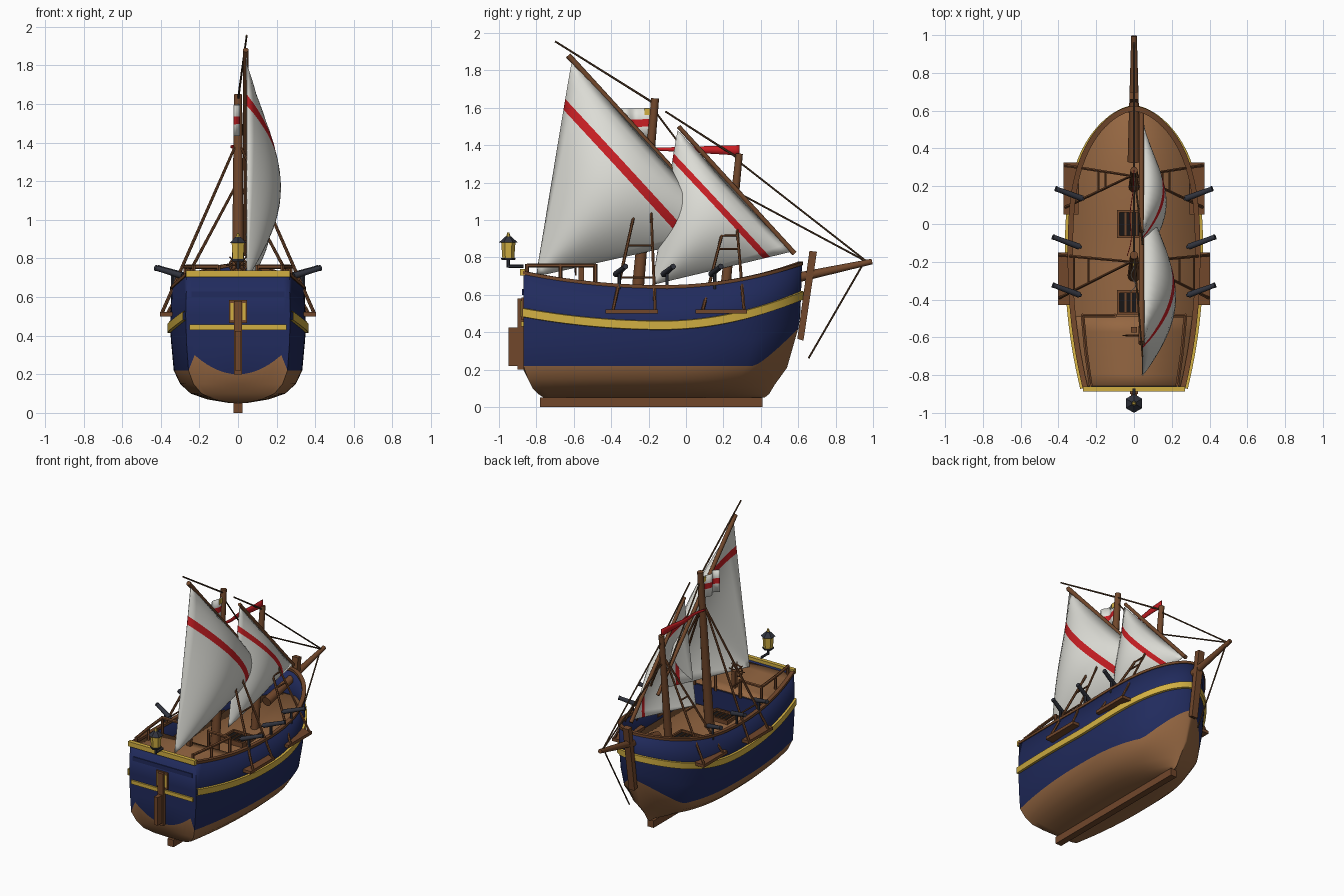
import bpy, bmesh, math
from mathutils import Vector, Matrix

if "Cube" in bpy.data.objects:
    bpy.data.objects.remove(bpy.data.objects["Cube"])

def mat(name, *c):
    m = bpy.data.materials.new(name)
    m.diffuse_color = (*c, 1)
    m.use_nodes = True
    m.node_tree.nodes["Principled BSDF"].inputs["Base Color"].default_value = m.diffuse_color
    return m

PLANK = mat("plank brown", .30, .135, .054)
SPAR = mat("spar brown", .165, .063, .024)
ROPE = mat("rope brown", .09, .045, .02)
BLUE = mat("hull blue", .015, .024, .11)
GOLD = mat("gold", .64, .43, .055)
RED = mat("red", .58, .013, .017)
SAIL = mat("sail white", .74, .74, .69)
IRON = mat("dark iron", .03, .033, .046)
BLACK = mat("hatch black", .009, .008, .008)

def finish(name, bm, mats, angle=30, solid=0, recalc=True):
    bmesh.ops.remove_doubles(bm, verts=bm.verts, dist=1e-5)
    if recalc:
        bmesh.ops.recalc_face_normals(bm, faces=bm.faces)
    me = bpy.data.meshes.new(name)
    bm.to_mesh(me)
    bm.free()
    o = bpy.data.objects.new(name, me)
    bpy.context.collection.objects.link(o)
    for m in mats:
        me.materials.append(m)
    if solid:
        md = o.modifiers.new("thickness", 'SOLIDIFY')
        md.thickness, md.offset = solid, (-1 if solid > .01 else 0)
    if angle:
        bpy.ops.object.select_all(action='DESELECT')
        o.select_set(True)
        bpy.context.view_layer.objects.active = o
        bpy.ops.object.shade_smooth_by_angle(angle=math.radians(angle))
    return o

def rods(name, m, parts, sides=10):
    bm = bmesh.new()
    for a, b, r1, r2 in parts:
        a, b = Vector(a), Vector(b)
        d = b - a
        M = Matrix.Translation((a + b) / 2) @ d.to_track_quat('Z', 'Y').to_matrix().to_4x4()
        bmesh.ops.create_cone(bm, cap_ends=True, segments=sides, radius1=r1, radius2=r2, depth=d.length, matrix=M)
    return finish(name, bm, [m], 50 if sides > 6 else 0)

def boxes(name, m, parts):
    bm = bmesh.new()
    for x0, x1, y0, y1, z0, z1 in parts:
        M = Matrix.Translation(((x0 + x1) / 2, (y0 + y1) / 2, (z0 + z1) / 2)) @ Matrix.Diagonal((x1 - x0, y1 - y0, z1 - z0, 1))
        bmesh.ops.create_cube(bm, size=1, matrix=M)
    return finish(name, bm, [m], 0)

def grid(bm, rows, mi=lambda j, i: 0):
    vs = [[bm.verts.new(p) for p in r] for r in rows]
    for j in range(len(vs) - 1):
        for i in range(len(vs[j]) - 1):
            f = bm.faces.new((vs[j][i], vs[j][i + 1], vs[j + 1][i + 1], vs[j + 1][i]))
            f.material_index = mi(j, i)

# Hull lines: sheer, wale and plan shape along u (0 stern, 1 bow)
def sheer(u):
    return .64 + (.075 * ((.5 - u) / .5) ** 2 if u < .5 else .125 * ((u - .5) / .5) ** 2)

def wale(u):
    return .437 + (.068 * ((.5 - u) / .5) ** 2 if u < .5 else .16 * ((u - .5) / .5) ** 2)

def shape(u, q):
    if u < .45:
        return 1 - .23 * ((.45 - u) / .45) ** 2
    return max(0, 1 - ((u - .45) / .55) ** 3) ** q

# levels: height, half width, stern y, bow y, bow rise, bow fineness
LEVELS = [(.05, .04, -.76, .42, 0, 1), (.07, .16, -.79, .445, 0, 1), (.10, .245, -.82, .475, .02, .95),
          (.15, .30, -.845, .54, .06, .85), (.22, .333, -.87, .60, .20, .75), (.36, .346, -.87, .61, .12, .66),
          (wale, .352, -.87, .615, 0, .62), (sheer, .345, -.87, .62, 0, .6)]
N = 40
US = [1 - (1 - i / N) ** 1.6 for i in range(N + 1)]

def hull_pt(j, u):
    z, w, ys, yb, rise, q = LEVELS[j]
    z = z(u) if callable(z) else z + rise * max(0, (u - .84) / .16) ** 1.2
    return Vector((w * shape(u, q), ys + (yb - ys) * u, z))

def flip(p, s):
    return (p[0] * s, p[1], p[2])

# Hull shell with transom
bm = bmesh.new()
paint = lambda j, i: 0 if j < 4 else 1
for s in (1, -1):
    grid(bm, [[flip(hull_pt(j, u), s) for u in US] for j in range(8)], paint)
rows = []
for j in range(8):
    e = hull_pt(j, 0)
    row = []
    for i in range(17):
        k = i / 8 - 1
        z = .2 + .13 * k * k if j == 4 and abs(k) < .99 else e.z
        row.append((e.x * k, e.y, z))
    rows.append(row)
grid(bm, rows, paint)
grid(bm, [[flip(hull_pt(0, u), s) for u in US] for s in (1, -1)])
finish("hull", bm, [PLANK, BLUE], 40, .012)

# Decks
def deck(name, us, drop, level):
    bm = bmesh.new()
    grid(bm, [[(hull_pt(level, u).x * .98 * s, hull_pt(level, u).y, sheer(u) - drop) for u in us] for s in (1, -1)])
    finish(name, bm, [PLANK], 30, .008)
deck("main_deck", [u for u in US if .2 < u < .985], .17, 6)
deck("quarter_deck", [.005, .05, .1, .15, .2, .255], .015, 7)
boxes("quarterdeck_bulkhead", BLUE, [(-.31, .31, -.50, -.49, .46, .635)])

# Strips that follow a hull line on both sides
def strake(name, m, level, corners):
    bm = bmesh.new()
    for s in (1, -1):
        rows = []
        for dn, dz in corners + corners[:1]:
            row = []
            for u in US:
                a, b = hull_pt(level, max(0, u - .004)), hull_pt(level, min(1, u + .004))
                n = Vector((b.y - a.y, a.x - b.x, 0)).normalized()
                p = hull_pt(level, u) + n * dn
                row.append((max(p.x, 0) * s, p.y, p.z + dz))
            rows.append(row)
        grid(bm, rows)
    finish(name, bm, [m], 40)
strake("wale", GOLD, 6, [(-.005, -.025), (.014, -.022), (.014, .022), (-.005, .025)])
strake("rail_cap", SPAR, 7, [(-.022, -.006), (.006, -.006), (.006, .012), (-.022, .012)])

# Keel, stem and rudder
boxes("keel", SPAR, [(-.024, .024, -.78, .41, 0, .052)])
bm = bmesh.new()
side = [(.595, .365), (.628, .355), (.70, .83), (.66, .835)]
grid(bm, [[(x, y, z) for y, z in side + side[:1]] for x in (-.024, .024)])
for x in (-.024, .024):
    bm.faces.new([bm.verts.new((x, y, z)) for y, z in side])
finish("stem_post", bm, [SPAR], 0)
boxes("rudder", SPAR, [(-.022, .022, -.90, -.865, .20, .58), (-.015, .015, -.95, -.89, .22, .425)])

# Stern trim and window
boxes("stern_trim", GOLD, [(-.27, .27, -.888, -.86, .703, .738), (-.25, .25, -.882, -.865, .43, .457)])
boxes("window_frame", SPAR, [(-.047, .047, -.88, -.865, .465, .585)])
boxes("window_panes", GOLD, [(-.038, -.024, -.884, -.878, .48, .57), (.024, .038, -.884, -.878, .48, .57)])
boxes("stern_panel", BLUE, [(-.24, .24, -.876, -.865, .60, .63)])

# Stern lantern
L = -.95
rods("lantern_iron", IRON, [((0, -.87, .752), (0, L, .752), .009, .009), ((0, L, .745), (0, L, .79), .009, .009),
     ((0, L, .785), (0, L, .797), .035, .04), ((0, L, .88), (0, L, .912), .05, .015)], 6)
rods("lantern_glass", GOLD, [((0, L, .797), (0, L, .88), .032, .038), ((0, L, .91), (0, L, .932), .012, .006)], 6)

# Quarterdeck railings
parts = []
for s in (1, -1):
    a, b, c, d = (s * .23, -.85), (s * .255, -.67), (s * .272, -.485), (s * .10, -.485)
    for p, q in ((a, b), (b, c), (c, d)):
        parts.append(((*p, .757), (*q, .757), .011, .011))
    parts += [((*p, .63), (*p, .765), .011, .011) for p in (a, b, c, d)]
rods("quarterdeck_railing", SPAR, parts, 6)

# Steering wheel
bpy.ops.mesh.primitive_torus_add(location=(0, -.59, .765), rotation=(math.pi / 2, 0, 0), major_radius=.042,
                                 minor_radius=.006, major_segments=20, minor_segments=6)
bpy.context.object.name = "wheel_rim"
bpy.context.object.data.materials.append(SPAR)
spokes = []
for k in range(4):
    c, s = .062 * math.cos(k * math.pi / 4), .062 * math.sin(k * math.pi / 4)
    spokes.append(((-c, -.59, .765 - s), (c, -.59, .765 + s), .004, .004))
rods("wheel_spokes", SPAR, spokes, 6)
boxes("wheel_stand", SPAR, [(-.015, .015, -.575, -.545, .62, .775)])

# Hatches with gratings
for n, y0, y1 in (("fore", -.075, .075), ("aft", -.48, -.35)):
    z = .465
    boxes(n + "_hatch_cover", BLACK, [(-.08, .08, y0 + .01, y1 - .01, z, z + .03)])
    boxes(n + "_hatch_frame", SPAR, [(-.09, .09, y0, y0 + .014, z, z + .045), (-.09, .09, y1 - .014, y1, z, z + .045),
          (-.09, -.076, y0, y1, z, z + .045), (.076, .09, y0, y1, z, z + .045)]
          + [(x - .004, x + .004, y0, y1, z, z + .036) for x in (-.045, -.015, .015, .045)])

# Masts, bowsprit and yards
rods("main_mast", SPAR, [((0, -.273, .46), (0, -.165, 1.65), .034, .021)], 12)
rods("fore_mast", SPAR, [((0, .192, .46), (0, .285, 1.355), .029, .019)], 12)
rods("bowsprit", SPAR, [((0, .33, .635), (0, .995, .778), .034, .015)], 12)
rods("main_yard", SPAR, [((.04, .27, .90), (.04, -.63, 1.88), .012, .016)])
rods("fore_yard", SPAR, [((.04, .58, .82), (.04, -.04, 1.50), .014, .012)])

# Lifts and stays
rods("rigging", ROPE, [((0, -.165, 1.62), (.045, -.70, 1.955), .006, .005), ((0, .28, 1.33), (.045, -.11, 1.58), .006, .005),
     ((0, .285, 1.31), (0, .97, .775), .005, .005), ((0, .27, 1.15), (0, .97, .775), .005, .005),
     ((0, -.165, 1.58), (0, .25, 1.03), .005, .005), ((0, .95, .77), (0, .655, .26), .005, .005)], 6)

# Lateen sails with a stripe parallel to the yard, fullest close below the yard
def sail(name, head, tack, clew, bulge, t0, t1):
    ts = sorted([i / 20 for i in range(21) if not t0 - .01 < i / 20 < t1 + .01] + [t0, t1])
    head, tack, clew = [Vector((.045, *p)) for p in (head, tack, clew)]
    bm = bmesh.new()
    rows = []
    for t in ts:
        row = []
        for i in range(19):
            s = i / 18
            p = tack.lerp(head, s).lerp(clew, t)
            p.x += bulge * (max(0, math.sin(math.pi * t ** .62)) * max(0, math.sin(math.pi * s))) ** .9
            row.append(p)
        rows.append(row)
    grid(bm, rows, lambda j, i: int(t0 <= (ts[j] + ts[j + 1]) / 2 <= t1))
    finish(name, bm, [SAIL, RED], 60, .005)
sail("main_sail", (-.61, 1.855), (.24, .93), (-.80, .70), .175, .18, .23)
sail("fore_sail", (-.045, 1.48), (.56, .83), (-.18, .655), .125, .15, .20)

# Flag and pennant
def ribbon(name, y0, y1, hoist, fly, mats, amp, shift):
    bm = bmesh.new()
    rows = [[(shift * k / 20 + amp * math.sin(k * .5) * k / 20, y0 + (y1 - y0) * k / 20, a + (b - a) * k / 20)
             for k in range(21)] for a, b in zip(hoist, fly)]
    grid(bm, rows, lambda j, i: j)
    finish(name, bm, mats, 60, .004)
zs = [1.44, 1.50, 1.54, 1.60]
ribbon("flag", -.18, -.36, zs, [z - .005 for z in zs], [SAIL, RED, SAIL], .022, -.01)
ribbon("pennant", .285, -.17, [1.345, 1.40], [1.372, 1.386], [RED], .012, -.03)
boxes("flag_corner", GOLD, [(-.005, .008, -.222, -.192, 1.56, 1.595)])

# Channels, shrouds and swivel guns on both sides
channels, shrouds, guns, mounts = [], [], [], []
for s in (1, -1):
    for x0, x1, y0, y1, top, steps in ((.33, .403, -.43, -.15, (-.20, 1.38), (.2, .4)),
                                       (.295, .372, .05, .325, (.255, 1.17), (.5, .61))):
        channels.append((min(s * x0, s * x1), max(s * x0, s * x1), y0, y1, .50, .522))
        feet = [Vector((s * (x1 - .01), y, .52)) for y in (y0 + .04, y1 - .015)]
        peak = Vector((s * .015, *top))
        shrouds += [(f, peak, .009, .007) for f in feet]
        for t in steps:
            shrouds.append((feet[0].lerp(peak, t), feet[1].lerp(peak, t), .006, .006))
    for y in (.16, -.095, -.35):
        w = .015 if y < 0 else 0
        a, b = Vector((s * (.275 + w), y - .025, .71)), Vector((s * (.415 + w), y + .027, .752))
        guns += [(a, b, .017, .013), (a.lerp(b, .94), b, .015, .015), (a.lerp(b, -.08), a, .008, .01)]
        m = a.lerp(b, .35)
        mounts.append((Vector((m.x, m.y, .63)), m, .009, .009))
boxes("channels", SPAR, channels)
rods("shrouds", SPAR, shrouds, 6)
rods("swivel_guns", IRON, guns, 10)
rods("gun_mounts", IRON, mounts, 6)
